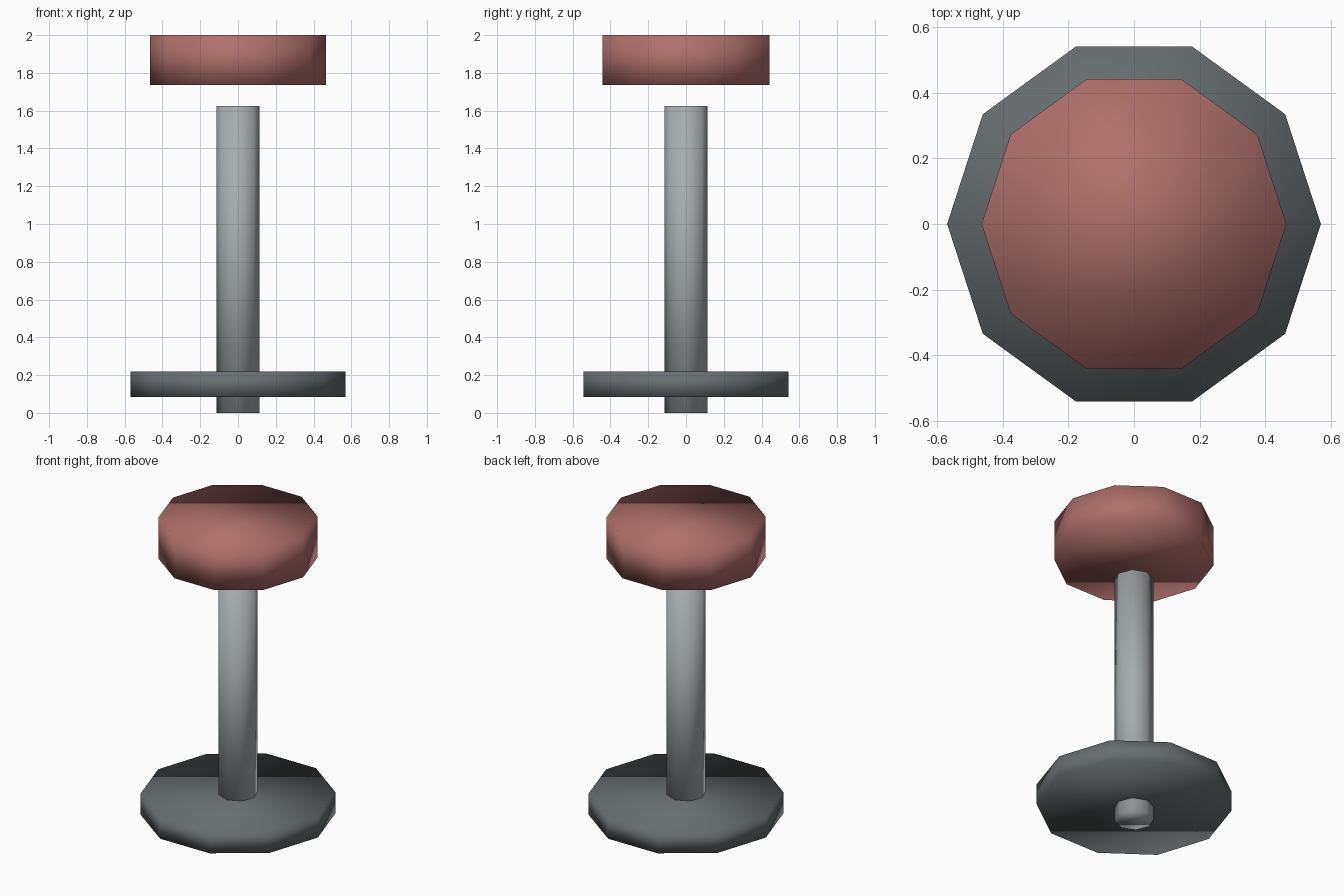
import bpy
from math import radians

cube = bpy.data.objects.get("Cube")
if cube:
    bpy.data.objects.remove(cube, do_unlink=True)


def material(name, rgb):
    mat = bpy.data.materials.new(name)
    mat.use_nodes = True
    mat.diffuse_color = (*rgb, 1)
    mat.node_tree.nodes["Principled BSDF"].inputs["Base Color"].default_value = (*rgb, 1)
    return mat


def drum(name, sides, radius, bottom, top, mat):
    """Capped prism with a corner on the x axis, smooth over every edge."""
    bpy.ops.mesh.primitive_cylinder_add(
        vertices=sides, radius=radius, depth=top - bottom,
        location=(0, 0, (top + bottom) / 2), rotation=(0, 0, radians(90)))
    obj = bpy.context.object
    obj.name = name
    obj.data.materials.append(mat)
    bpy.ops.object.shade_smooth()
    return obj


red = material("muted red", (0.43, 0.16, 0.15))
light_grey = material("light grey", (0.38, 0.41, 0.42))
dark_grey = material("dark grey", (0.138, 0.156, 0.165))

# Round foot, post passing through it, and the cushion floating above
drum("base", 10, 0.57, 0.085, 0.22, dark_grey)
drum("post", 8, 0.115, 0.0, 1.625, light_grey)
drum("seat", 10, 0.465, 1.735, 2.0, red)
